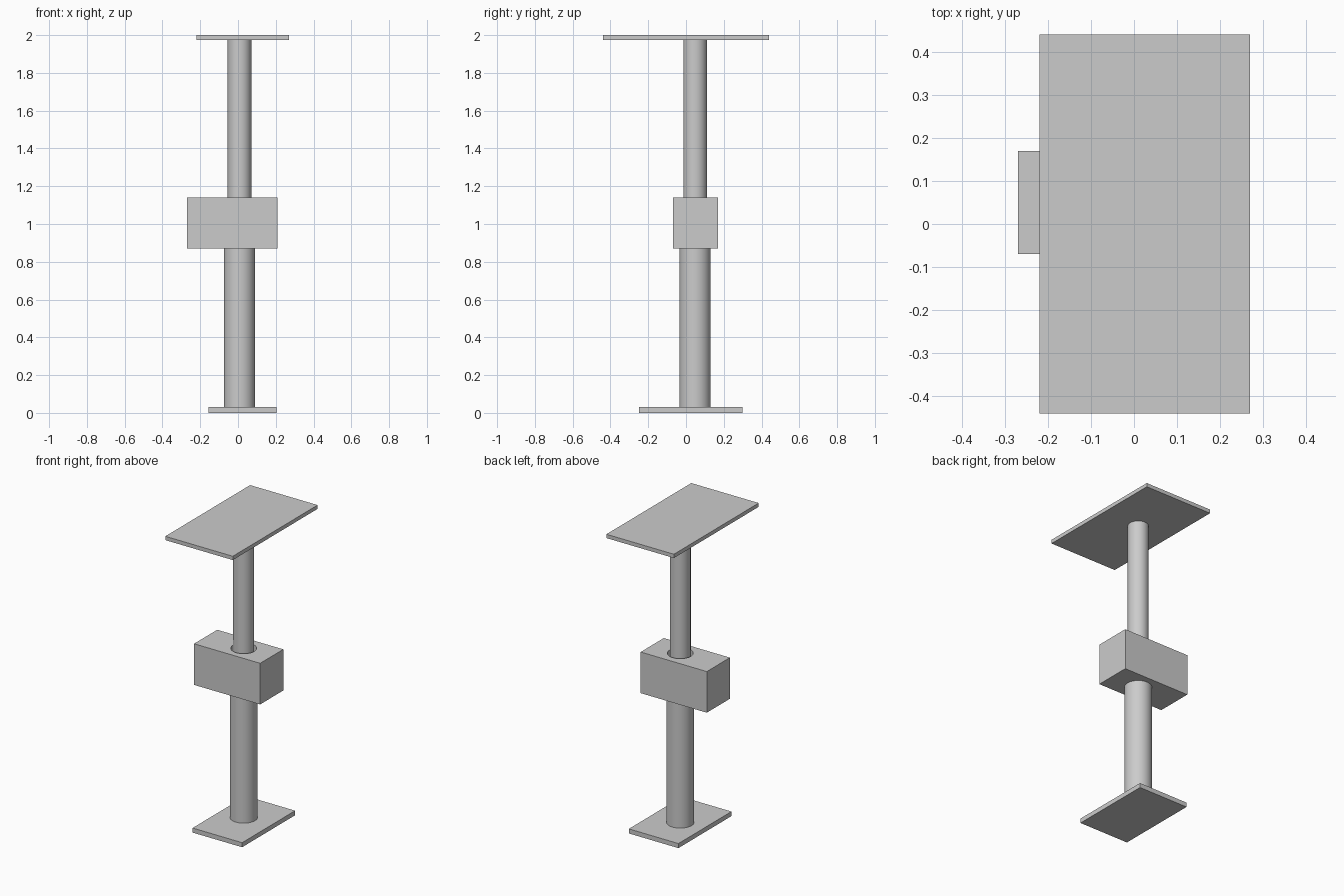
import bpy
import bmesh
from mathutils import Matrix, Vector

old = bpy.data.objects.get("Cube")
if old:
    bpy.data.objects.remove(old, do_unlink=True)

grey = bpy.data.materials.new("plain grey")
grey.use_nodes = True
colour = (0.6, 0.6, 0.6, 1)
grey.diffuse_color = colour
grey.node_tree.nodes["Principled BSDF"].inputs["Base Color"].default_value = colour

AXIS = (0.008, 0.048)  # shared centre of the poles
BORE = 0.077           # sliding fit around the upper pole


def add_object(name, bm):
    mesh = bpy.data.meshes.new(name)
    bm.to_mesh(mesh)
    bm.free()
    mesh.materials.append(grey)
    obj = bpy.data.objects.new(name, mesh)
    bpy.context.collection.objects.link(obj)
    return obj


def box(name, low, high):
    low, high = Vector(low), Vector(high)
    bm = bmesh.new()
    place = Matrix.Translation((low + high) / 2) @ Matrix.Diagonal((high - low).to_4d())
    bmesh.ops.create_cube(bm, size=1, matrix=place)
    return add_object(name, bm)


def pole(name, radius, bottom, top):
    bm = bmesh.new()
    bmesh.ops.create_cone(bm, cap_ends=True, segments=64, radius1=radius, radius2=radius,
                          depth=top - bottom,
                          matrix=Matrix.Translation((*AXIS, (bottom + top) / 2)))
    obj = add_object(name, bm)
    bpy.context.view_layer.objects.active = obj
    for other in bpy.context.selected_objects:
        other.select_set(False)
    obj.select_set(True)
    bpy.ops.object.shade_smooth_by_angle()
    return obj


# Flat plates at both ends
box("base_plate", (-0.155, -0.25, 0), (0.205, 0.30, 0.03))
box("top_plate", (-0.22, -0.44, 1.975), (0.27, 0.44, 2))

# Telescoping column: hollow lower tube, slimmer pole sliding inside
lower_tube = pole("lower_tube", 0.0825, 0.03, 0.875)
upper_pole = pole("upper_pole", 0.0625, 0.80, 1.975)

# Clamp block bored through for the upper pole
clamp_block = box("clamp_block", (-0.27, -0.07, 0.87), (0.21, 0.17, 1.14))

cutter = pole("bore_cutter", BORE, 0.5, 1.3)
cutter.hide_render = True
cutter.hide_set(True)
for part in (lower_tube, clamp_block):
    cut = part.modifiers.new("bore", 'BOOLEAN')
    cut.operation = 'DIFFERENCE'
    cut.solver = 'EXACT'
    cut.object = cutter
